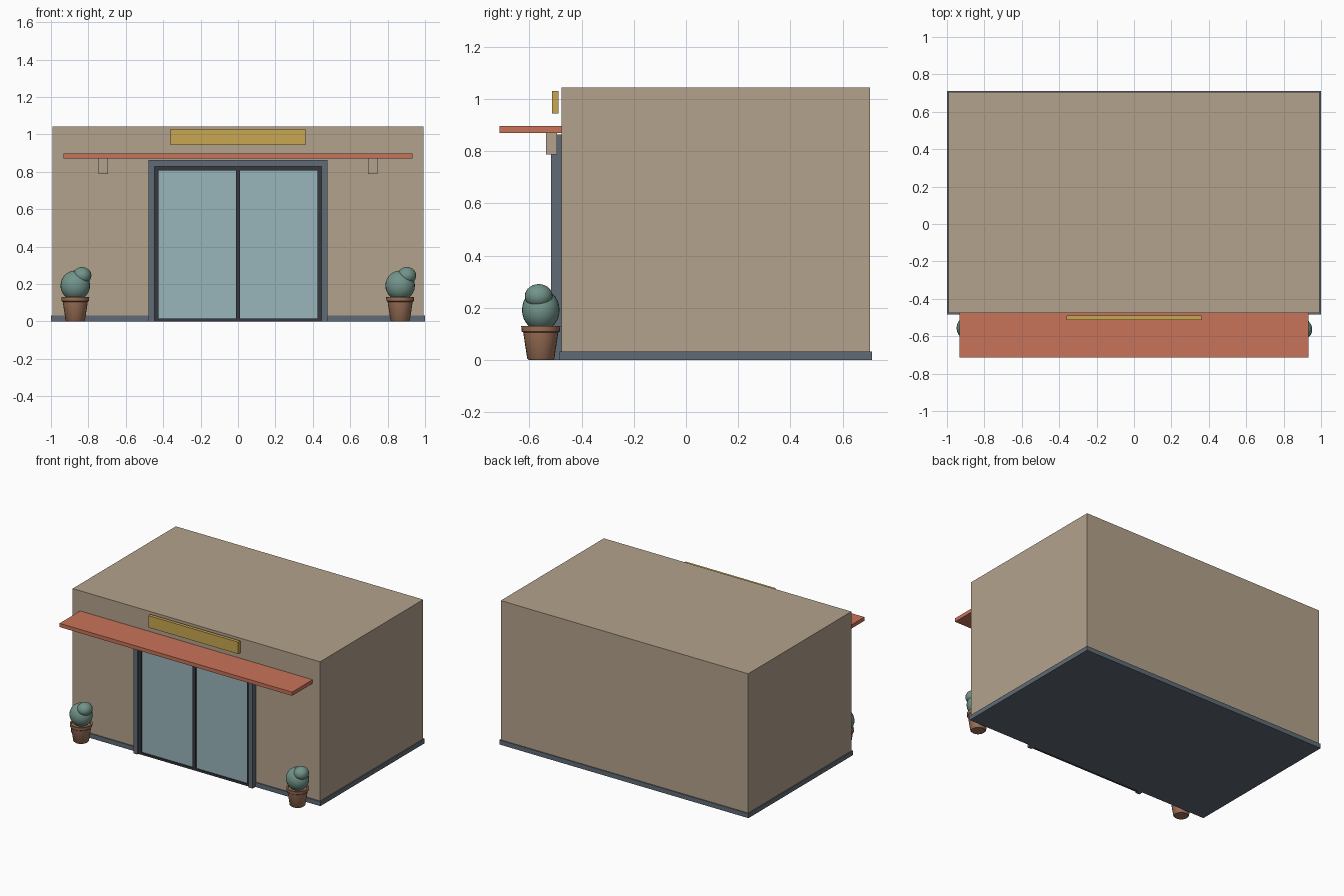
import bpy, bmesh, math

if "Cube" in bpy.data.objects:
    bpy.data.objects.remove(bpy.data.objects["Cube"])


def material(name, srgb):
    m = bpy.data.materials.new(name)
    lin = [((c / 255 + 0.055) / 1.055) ** 2.4 for c in srgb]
    m.diffuse_color = (*lin, 1)
    m.use_nodes = True
    m.node_tree.nodes["Principled BSDF"].inputs["Base Color"].default_value = m.diffuse_color
    return m


WALL = material("sand wall", (179, 162, 140))
SLATE = material("slate trim", (96, 107, 118))
DARK = material("dark metal", (54, 57, 64))
GLASS = material("pale glass", (152, 181, 187))
RED = material("terracotta red", (200, 115, 90))
GOLD = material("gold sign", (200, 167, 82))
CLAY = material("clay", (158, 114, 88))
LEAF = material("sage green", (114, 148, 138))


def finish(name, bm, mat, smooth=False):
    mesh = bpy.data.meshes.new(name)
    bmesh.ops.recalc_face_normals(bm, faces=bm.faces)
    bm.to_mesh(mesh)
    bm.free()
    mesh.materials.append(mat)
    ob = bpy.data.objects.new(name, mesh)
    bpy.context.collection.objects.link(ob)
    if smooth:
        bpy.ops.object.select_all(action='DESELECT')
        ob.select_set(True)
        bpy.context.view_layer.objects.active = ob
        bpy.ops.object.shade_smooth_by_angle(angle=math.radians(40))
    return ob


def box(name, x, y, z, mat):
    bm = bmesh.new()
    bmesh.ops.create_cube(bm, size=1)
    for v in bm.verts:
        for i, (lo, hi) in enumerate((x, y, z)):
            v.co[i] = lo if v.co[i] < 0 else hi
    return finish(name, bm, mat)


def ball(name, centre, radii, mat):
    bm = bmesh.new()
    bmesh.ops.create_uvsphere(bm, u_segments=24, v_segments=14, radius=1)
    for v in bm.verts:
        v.co = [c + r * p for c, r, p in zip(centre, radii, v.co)]
    return finish(name, bm, mat, True)


def lathe(name, cx, cy, profile, mat, n=24):
    bm = bmesh.new()
    rings = [[bm.verts.new((cx + r * math.cos(math.tau * i / n),
                            cy + r * math.sin(math.tau * i / n), z))
              for i in range(n)] for r, z in profile]
    for a, b in zip(rings, rings[1:]):
        for i in range(n):
            j = (i + 1) % n
            bm.faces.new((a[i], a[j], b[j], b[i]))
    bm.faces.new(rings[0])
    bm.faces.new(rings[-1])
    return finish(name, bm, mat, True)


# Building body on its plinth
box("walls", (-0.993, 0.993), (-0.477, 0.705), (0.005, 1.043), WALL)
box("plinth", (-1, 1), (-0.484, 0.712), (0, 0.033), SLATE)

# Entrance surround
box("door_header", (-0.478, 0.478), (-0.516, -0.47), (0.829, 0.864), SLATE)
for side, s in (("left", -1), ("right", 1)):
    xs = sorted((s * 0.447, s * 0.478))
    box(side + "_door_post", xs, (-0.516, -0.47), (0, 0.829), SLATE)
    # Dark door stiles and glazed leaf
    xs = sorted((s * 0.425, s * 0.447))
    box(side + "_door_stile", xs, (-0.504, -0.47), (0, 0.829), DARK)
    xs = sorted((s * 0.012, s * 0.425))
    box(side + "_door_glass", xs, (-0.494, -0.47), (0.015, 0.806), GLASS)
    # Awning bracket
    xs = sorted((s * 0.695, s * 0.745))
    box(side + "_awning_bracket", xs, (-0.536, -0.493), (0.787, 0.872), WALL)
box("door_mullion", (-0.012, 0.012), (-0.504, -0.47), (0.015, 0.806), DARK)
box("door_top_rail", (-0.425, 0.425), (-0.504, -0.47), (0.806, 0.829), DARK)
box("door_threshold", (-0.425, 0.425), (-0.504, -0.47), (0, 0.015), DARK)

# Awning and blank sign board
box("awning", (-0.933, 0.933), (-0.713, -0.475), (0.87, 0.897), RED)
box("sign_board", (-0.361, 0.361), (-0.513, -0.489), (0.944, 1.03), GOLD)

# Potted shrubs
POT = [(0.046, 0), (0.052, 0.006), (0.067, 0.105), (0.073, 0.11),
       (0.075, 0.13), (0.064, 0.13), (0.062, 0.12)]
for side, x in (("left", -0.87), ("right", 0.867)):
    lathe(side + "_pot", x, -0.556, POT, CLAY)
    ball(side + "_shrub", (x, -0.556, 0.192), (0.079, 0.072, 0.08), LEAF)
    ball(side + "_shrub_top", (x + 0.036, -0.564, 0.245), (0.05, 0.053, 0.046), LEAF)
